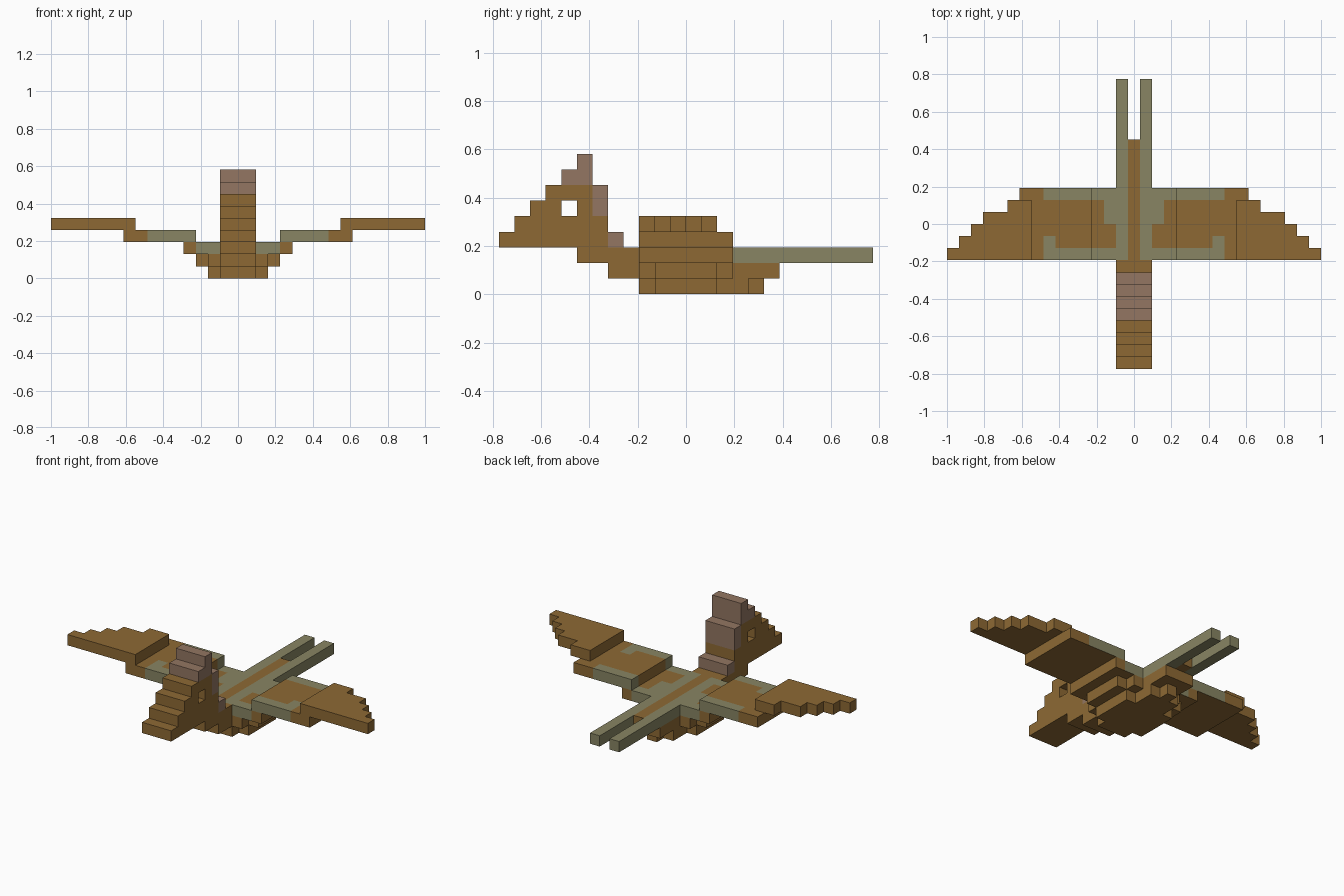
import bpy, bmesh, math

if "Cube" in bpy.data.objects:
    bpy.data.objects.remove(bpy.data.objects["Cube"], do_unlink=True)

U = 2 / 31          # block size; x cells are centred on 0, y cells run 0..23, z cells 0..8


def linear(c):
    c /= 255
    return c / 12.92 if c <= 0.04045 else ((c + 0.055) / 1.055) ** 2.4


def material(name, rgb):
    col = (*[linear(c) for c in rgb], 1)
    m = bpy.data.materials.new(name)
    m.diffuse_color = col
    m.use_nodes = True
    bsdf = m.node_tree.nodes["Principled BSDF"]
    bsdf.inputs["Base Color"].default_value = col
    bsdf.inputs["Roughness"].default_value = 0.9
    return m


BROWN, OLIVE, PINK = 0, 1, 2
MATS = [material("brown", (141, 105, 52)), material("olive", (136, 133, 99)),
        material("dusty_pink", (147, 118, 98))]

parts = {}          # part name -> {cell: colour}


def fill(part, xs, ys, zs, col=BROWN):
    """Fill an inclusive range of blocks."""
    cells = parts.setdefault(part, {})
    for x in range(xs[0], xs[1] + 1):
        for y in range(ys[0], ys[1] + 1):
            for z in range(zs[0], zs[1] + 1):
                cells[(x, y, z)] = col


def mirrored(part, xs, ys, zs, col=BROWN):
    """Fill the same blocks on both sides of the centre line."""
    fill(part, xs, ys, zs, col)
    fill(part, (-xs[1], -xs[0]), ys, zs, col)


# Head: stepped beak and brow, with an eye opening right through
for z, y0, y1 in ((3, 0, 6), (4, 1, 6), (5, 2, 5), (6, 3, 5)):
    fill("head", (-1, 1), (y0, y1), (z, z))
for x in (-1, 0, 1):
    del parts["head"][(x, 4, 5)]

# Crest and nape
for y0, y1, z0, z1 in ((5, 5, 8, 8), (4, 5, 7, 7), (6, 6, 5, 6), (7, 7, 3, 3)):
    fill("crest", (-1, 1), (y0, y1), (z0, z1), PINK)

# Belly: rounded steps, half width in blocks for each run
for w, y0, y1, z in ((0, 9, 16, 0), (1, 9, 15, 0), (2, 10, 13, 0),
                     (1, 7, 17, 1), (2, 9, 14, 1), (3, 10, 13, 1)):
    fill("belly", (-w, w), (y0, y1), (z, z))

# Back: neck, broad back and its olive markings
fill("back", (-1, 1), (5, 8), (2, 2))
fill("back", (-4, 4), (9, 14), (2, 2))
fill("back", (0, 0), (15, 18), (2, 2))
mirrored("back", (1, 1), (9, 14), (2, 2), OLIVE)
mirrored("back", (2, 2), (12, 13), (2, 2), OLIVE)
for y in (9, 14):
    mirrored("back", (2, 3), (y, y), (2, 2), OLIVE)

# Tail: two long feathers
mirrored("tail_feathers", (1, 1), (15, 23), (2, 2), OLIVE)

# Inner wings with olive borders
mirrored("inner_wings", (4, 9), (9, 14), (3, 3))
for y in (9, 14):
    mirrored("inner_wings", (4, 7), (y, y), (3, 3), OLIVE)
mirrored("inner_wings", (7, 7), (10, 10), (3, 3), OLIVE)

# Outer wings, stepping in towards the tips
for x0, x1, y1 in ((9, 10, 13), (11, 12, 12), (13, 13, 11), (14, 14, 10), (15, 15, 9)):
    mirrored("outer_wings", (x0, x1), (9, y1), (4, 4))

# Corner order of each block side, counter-clockwise from outside
SIDES = {(1, 0, 0): ((1, 0, 0), (1, 1, 0), (1, 1, 1), (1, 0, 1)),
         (-1, 0, 0): ((0, 0, 0), (0, 0, 1), (0, 1, 1), (0, 1, 0)),
         (0, 1, 0): ((0, 1, 0), (0, 1, 1), (1, 1, 1), (1, 1, 0)),
         (0, -1, 0): ((0, 0, 0), (1, 0, 0), (1, 0, 1), (0, 0, 1)),
         (0, 0, 1): ((0, 0, 1), (1, 0, 1), (1, 1, 1), (0, 1, 1)),
         (0, 0, -1): ((0, 0, 0), (0, 1, 0), (1, 1, 0), (1, 0, 0))}

solid = set().union(*parts.values())

# Build each part from its exposed block sides only
for name, cells in parts.items():
    bm = bmesh.new()
    for (x, y, z), col in cells.items():
        for d, corners in SIDES.items():
            if (x + d[0], y + d[1], z + d[2]) in solid:
                continue
            f = bm.faces.new([bm.verts.new(((x + a - 0.5) * U, (y + b - 12) * U, (z + c) * U))
                              for a, b, c in corners])
            # undersides of the wings and back are plain brown
            plain = d[2] < 0 and name in ("inner_wings", "back")
            f.material_index = BROWN if plain else col
    bmesh.ops.remove_doubles(bm, verts=bm.verts, dist=1e-4)
    bmesh.ops.dissolve_limit(bm, angle_limit=math.radians(1), verts=bm.verts,
                             edges=bm.edges, delimit={'MATERIAL'})
    mesh = bpy.data.meshes.new(name)
    bm.to_mesh(mesh)
    bm.free()
    for m in MATS:
        mesh.materials.append(m)
    bpy.context.scene.collection.objects.link(bpy.data.objects.new(name, mesh))
